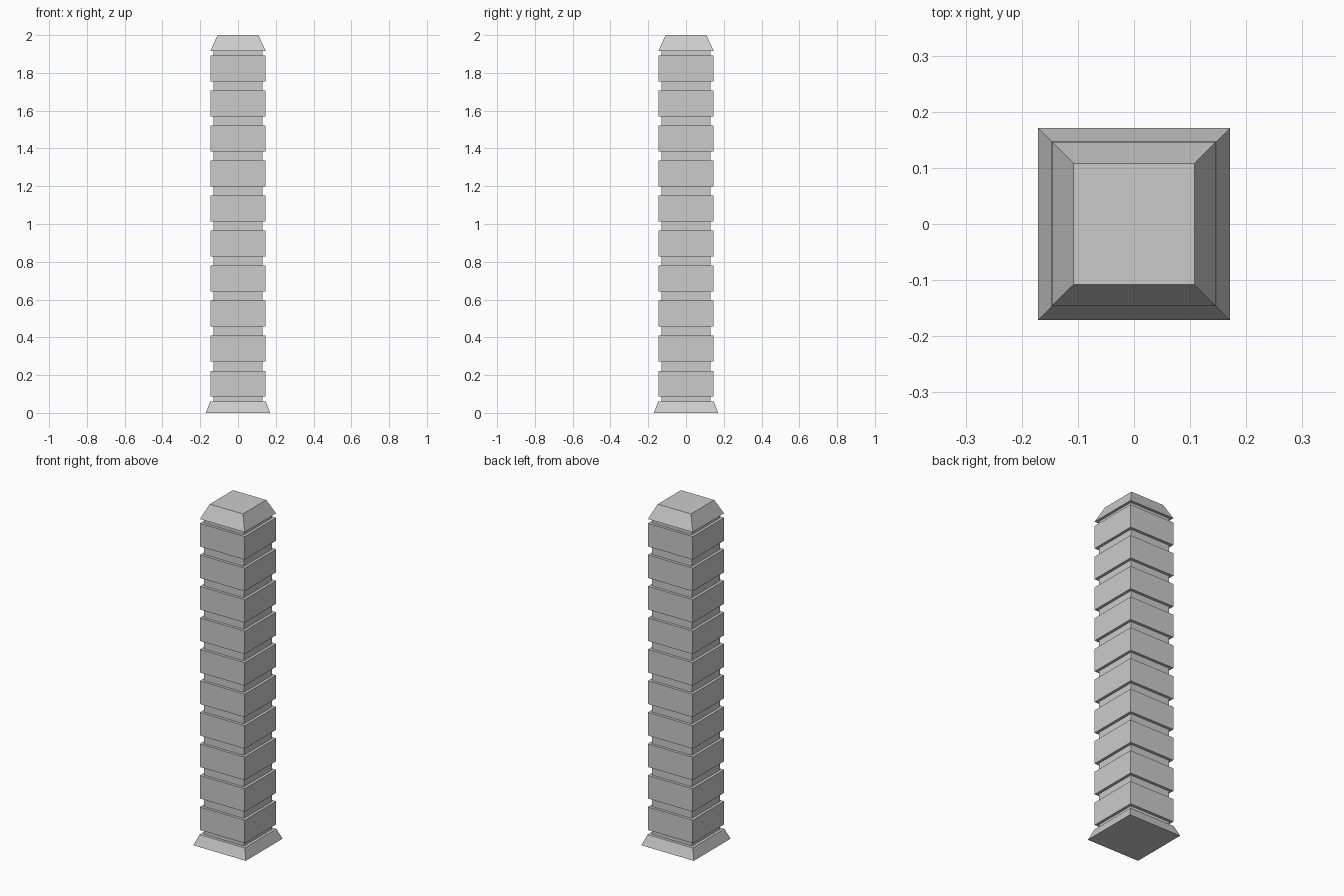
import bpy, bmesh

if "Cube" in bpy.data.objects:
    bpy.data.objects.remove(bpy.data.objects["Cube"])


def tapered_block(name, z0, z1, half_bottom, half_top):
    """Square block whose top may be narrower than its bottom."""
    bm = bmesh.new()
    bmesh.ops.create_cube(bm, size=2)
    for v in bm.verts:
        top = v.co.z > 0
        half = half_top if top else half_bottom
        v.co.x *= half
        v.co.y *= half
        v.co.z = z1 if top else z0
    mesh = bpy.data.meshes.new(name)
    bm.to_mesh(mesh)
    bm.free()
    obj = bpy.data.objects.new(name, mesh)
    bpy.context.collection.objects.link(obj)
    return obj


# Flared foot, inner shaft and tapered cap
tapered_block("base", 0.0, 0.06, 0.171, 0.147)
tapered_block("shaft", 0.03, 1.95, 0.13, 0.13)
tapered_block("cap", 1.917, 2.0, 0.146, 0.108)

# Ten stacked stone bands separated by grooves
for i in range(10):
    z = 0.087 + i * 0.1854
    tapered_block(f"band_{i + 1}", z, z + 0.136, 0.146, 0.146)
